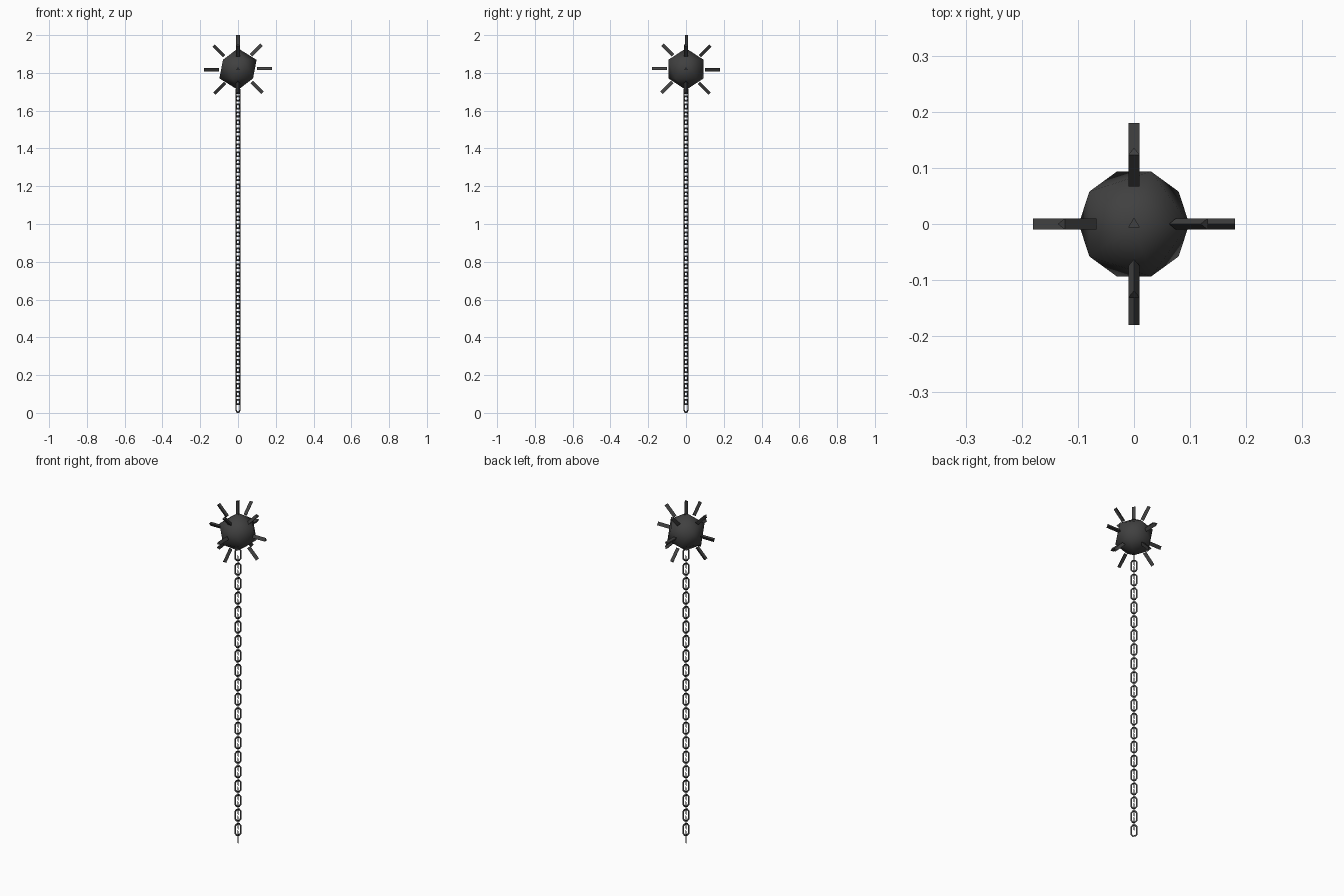
import bpy, bmesh, math
from mathutils import Matrix, Vector

if "Cube" in bpy.data.objects:
    bpy.data.objects.remove(bpy.data.objects["Cube"])


def material(name, value):
    m = bpy.data.materials.new(name)
    m.diffuse_color = (value, value, value, 1)
    m.use_nodes = True
    m.node_tree.nodes["Principled BSDF"].inputs["Base Color"].default_value = m.diffuse_color
    return m


iron = material("dark_iron", 0.052)


def finish(bm, name, mat, smooth=False):
    bmesh.ops.recalc_face_normals(bm, faces=bm.faces[:])
    for f in bm.faces:
        f.smooth = smooth
    me = bpy.data.meshes.new(name)
    bm.to_mesh(me)
    bm.free()
    me.materials.append(mat)
    ob = bpy.data.objects.new(name, me)
    bpy.context.collection.objects.link(ob)
    return ob


CENTRE = Matrix.Translation((0, 0, 1.82))

# Ball: smooth-shaded icosahedron
bm = bmesh.new()
bmesh.ops.create_icosphere(bm, subdivisions=1, radius=0.11, matrix=CENTRE)
finish(bm, "ball", iron, smooth=True)


# Spikes: three-sided prisms hovering around the ball in two crossing rings
def add_spike(bm, matrix, r=0.0118, inner=0.1, outer=0.18):
    rings = []
    for z in (inner, outer):
        rings.append([bm.verts.new(matrix @ Vector((r * math.cos(a), r * math.sin(a), z)))
                      for a in (math.radians(90 + 120 * i) for i in range(3))])
    low, high = rings
    bm.faces.new(low)
    bm.faces.new(high)
    for i in range(3):
        j = (i + 1) % 3
        bm.faces.new((low[i], low[j], high[j], high[i]))


bm = bmesh.new()
for turn in (0, 90):
    for step in range(8):
        # no spike where the chain hangs, and only one on top
        if step == 4 or (turn and step == 0):
            continue
        add_spike(bm, CENTRE @ Matrix.Rotation(math.radians(turn), 4, 'Z')
                  @ Matrix.Rotation(math.radians(45 * step), 4, 'X'))
finish(bm, "spikes", iron)


# Chain: thin elongated eight-sided links, alternately turned by 90 degrees
def outline(w, h, cw, ch):
    quarter = [(w, ch), (cw, h)]
    half = quarter + [(-x, z) for x, z in reversed(quarter)]
    return half + [(-x, -z) for x, z in half]


OUTER = outline(0.0185, 0.0365, 0.009, 0.024)
INNER = outline(0.0110, 0.0285, 0.005, 0.021)


def add_link(bm, matrix, thick):
    loops = [[bm.verts.new(matrix @ Vector((x, y, z))) for x, z in pts]
             for pts, y in ((OUTER, -thick / 2), (OUTER, thick / 2),
                            (INNER, thick / 2), (INNER, -thick / 2))]
    for k in range(4):
        a, b = loops[k], loops[(k + 1) % 4]
        for i in range(8):
            j = (i + 1) % 8
            bm.faces.new((a[i], a[j], b[j], b[i]))


bm = bmesh.new()
for i in range(40):
    angle = math.radians(45 if i % 2 else -45)
    add_link(bm, Matrix.Translation((0, 0, 0.0365 + 0.0423 * i))
             @ Matrix.Rotation(angle, 4, 'Z'), 0.003 if i % 2 else 0.0015)
finish(bm, "chain", iron)
